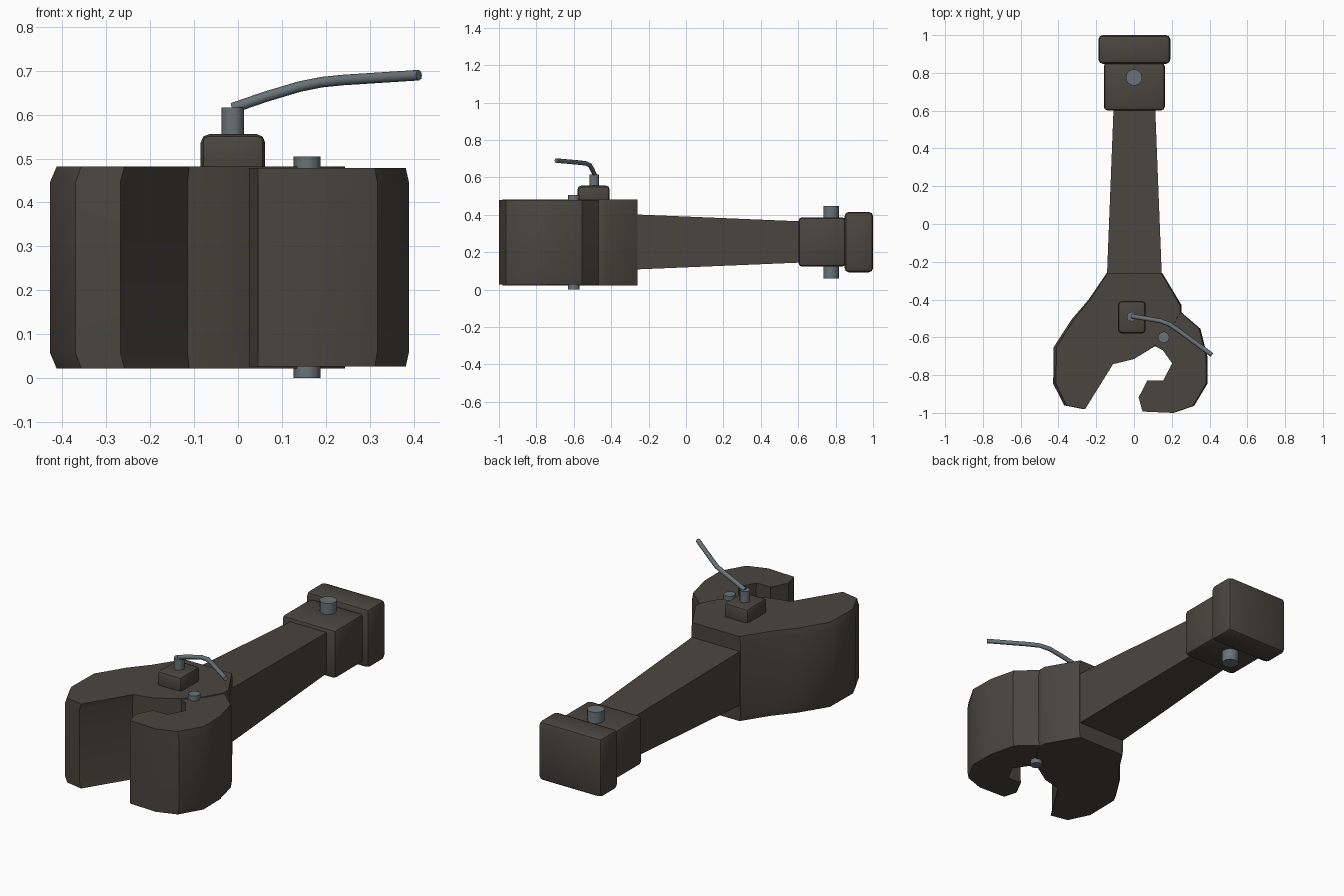
import bpy, bmesh, math
from mathutils import Vector

if "Cube" in bpy.data.objects:
    bpy.data.objects.remove(bpy.data.objects["Cube"])


def material(name, rgb):
    m = bpy.data.materials.new(name)
    m.diffuse_color = (*rgb, 1)
    m.use_nodes = True
    m.node_tree.nodes["Principled BSDF"].inputs["Base Color"].default_value = m.diffuse_color
    return m


IRON = material("dark iron", (0.068, 0.060, 0.050))
STEEL = material("grey steel", (0.14, 0.17, 0.185))


def finish(name, bm, mat, angle=30):
    bmesh.ops.recalc_face_normals(bm, faces=bm.faces)
    me = bpy.data.meshes.new(name)
    bm.to_mesh(me)
    bm.free()
    me.materials.append(mat)
    ob = bpy.data.objects.new(name, me)
    bpy.context.collection.objects.link(ob)
    bpy.ops.object.select_all(action='DESELECT')
    ob.select_set(True)
    bpy.context.view_layer.objects.active = ob
    bpy.ops.object.shade_smooth_by_angle(angle=math.radians(angle))
    return ob


def loft(name, rings, mat, angle=30):
    bm = bmesh.new()
    vs = [[bm.verts.new(p) for p in r] for r in rings]
    n = len(vs[0])
    for a, b in zip(vs, vs[1:]):
        for i in range(n):
            j = (i + 1) % n
            bm.faces.new((a[i], a[j], b[j], b[i]))
    bm.faces.new(vs[0][::-1])
    bm.faces.new(vs[-1])
    return finish(name, bm, mat, angle)


def plate(name, outline, z0, z1, squeeze, chamfer):
    # thick plate whose caps are slightly narrower in x
    levels = ((z0, squeeze), (z0 + chamfer, 1), (z1 - chamfer, 1), (z1, squeeze))
    return loft(name, [[(x * s, y, z) for x, y in outline] for z, s in levels], IRON, 35)


def block(name, lo, hi, bevel):
    lo, hi = Vector(lo), Vector(hi)
    bm = bmesh.new()
    bmesh.ops.create_cube(bm, size=1)
    for v in bm.verts:
        v.co = (lo + hi) / 2 + v.co * (hi - lo)
    bmesh.ops.bevel(bm, geom=bm.edges[:], offset=bevel, segments=2,
                    profile=0.5, affect='EDGES')
    return finish(name, bm, IRON, 40)


def pin(name, x, y, r, z0, z1, sides):
    ring = [(x + r * math.cos(math.tau * i / sides), y + r * math.sin(math.tau * i / sides))
            for i in range(sides)]
    return loft(name, [[(px, py, z) for px, py in ring] for z in (z0, z1)], STEEL, 50)


# Coupler head with the fixed guard arm
plate("coupler_head", [
    (-0.145, -0.26), (-0.24, -0.40), (-0.33, -0.505), (-0.425, -0.652), (-0.428, -0.845),
    (-0.37, -0.96), (-0.268, -0.98), (-0.115, -0.742), (0, -0.715), (0.112, -0.646),
    (0.20, -0.56), (0.252, -0.47), (0.252, -0.43), (0.15, -0.26)], 0.022, 0.482, 0.965, 0.035)

# Hooked knuckle
plate("knuckle", [
    (0.10, -0.64), (0.155, -0.667), (0.206, -0.738), (0.158, -0.828), (0.072, -0.828),
    (0.025, -0.918), (0.046, -0.993), (0.21, -1.0), (0.318, -0.963), (0.39, -0.843),
    (0.388, -0.70), (0.352, -0.555), (0.25, -0.467), (0.15, -0.50)], 0.027, 0.478, 0.98, 0.035)

# Tapered shank
loft("shank", [[(x0, y, z0), (x1, y, z0), (x1, y, z1), (x0, y, z1)]
               for y, x0, x1, z0, z1 in ((-0.27, -0.143, 0.147, 0.108, 0.402),
                                         (0.62, -0.108, 0.112, 0.145, 0.365))], IRON)

# Tail collar, butt block and lock housing
block("tail_collar", (-0.16, 0.602, 0.123), (0.163, 0.852, 0.387), 0.018)
block("tail_butt", (-0.188, 0.848, 0.093), (0.192, 1.0, 0.415), 0.022)
block("lock_housing", (-0.085, -0.58, 0.45), (0.062, -0.408, 0.556), 0.02)

# Pins
pin("tail_pin", 0.0, 0.776, 0.043, 0.06, 0.447, 14)
pin("knuckle_pin", 0.157, -0.60, 0.031, 0.0, 0.505, 8)
pin("lock_lifter", -0.012, -0.49, 0.026, 0.54, 0.616, 12)

# Bent release handle, swept as a round bar
path = [Vector(p) for p in ((-0.012, -0.488, 0.615), (0.06, -0.50, 0.64), (0.14, -0.513, 0.664),
                            (0.19, -0.532, 0.674), (0.24, -0.567, 0.679), (0.412, -0.693, 0.690))]
rings = []
for i, p in enumerate(path):
    t = (path[min(i + 1, len(path) - 1)] - path[max(i - 1, 0)]).normalized()
    side = t.cross(Vector((0, 0, 1))).normalized()
    up = side.cross(t)
    rings.append([p + 0.012 * (side * math.cos(math.tau * k / 8) + up * math.sin(math.tau * k / 8))
                  for k in range(8)])
loft("release_handle", rings, STEEL, 50)
